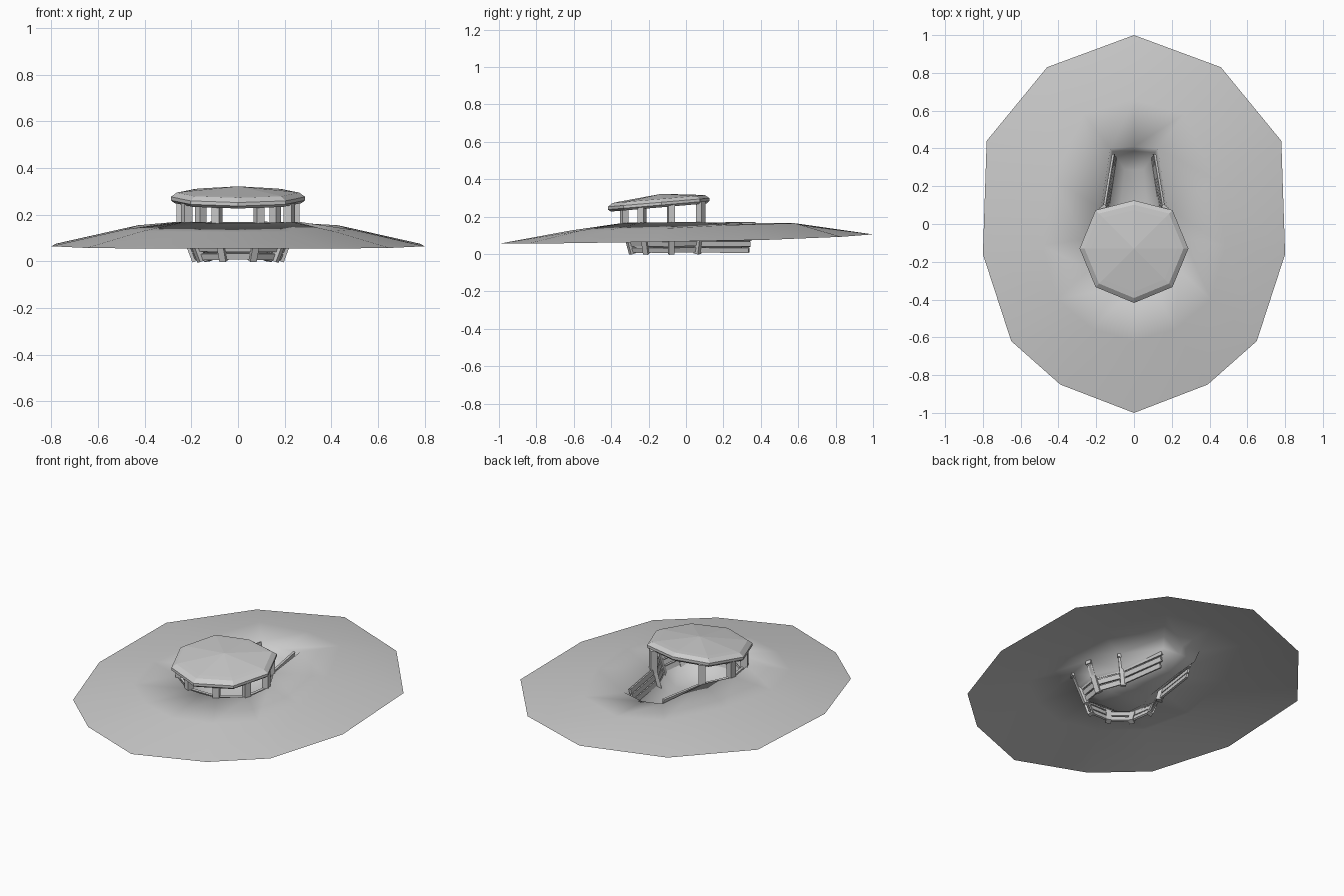
import bpy, bmesh, random
from math import sin, cos, pi
from mathutils import Vector

if "Cube" in bpy.data.objects:
    bpy.data.objects.remove(bpy.data.objects["Cube"])

random.seed(4)

def make(name, bm, smooth=False):
    bmesh.ops.recalc_face_normals(bm, faces=bm.faces)
    me = bpy.data.meshes.new(name)
    bm.to_mesh(me)
    bm.free()
    ob = bpy.data.objects.new(name, me)
    bpy.context.collection.objects.link(ob)
    for p in me.polygons:
        p.use_smooth = smooth
    return ob

def loft(bm, rings, cap_start=False, cap_end=False):
    vs = [[bm.verts.new(p) for p in r] for r in rings]
    n = len(rings[0])
    for a, b in zip(vs, vs[1:]):
        for i in range(n):
            j = (i + 1) % n
            bm.faces.new((a[i], a[j], b[j], b[i]))
    if cap_start:
        bm.faces.new(vs[0][::-1])
    if cap_end:
        bm.faces.new(vs[-1])
    return vs

def beam(bm, a, b, side, w, t):
    # box from a to b, t thick along "side" and w wide across it
    a, b = Vector(a), Vector(b)
    d = (b - a).normalized()
    s = Vector(side)
    s = (s - d * s.dot(d)).normalized() * t / 2
    u = d.cross(s).normalized() * w / 2
    loft(bm, [[p + s + u, p - s + u, p - s - u, p + s - u] for p in (a, b)], True, True)

def full(half):
    # mirror a front-to-back half outline into a closed ring
    return half + [(-x, y, z) for x, y, z in half[-2:0:-1]]

# terrain: mound with a sunken pit and a back corridor
outer = [(0, -1, .055), (.39, -.85, .055), (.65, -.62, .058), (.8, -.16, .065),
         (.78, .44, .076), (.46, .83, .092), (0, 1, .105)]
rim = [(0, -.345, .165), (.10, -.34, .165), (.235, -.24, .168), (.26, -.08, .17),
       (.175, .085, .17), (.125, .40, .158), (0, .41, .143)]
floor = [(0, -.2, .022), (.05, -.2, .022), (.10, -.16, .022), (.11, -.06, .022),
         (.075, .05, .022), (.05, .29, .03), (0, .29, .03)]
mid_z = [.125, .127, .13, .137, .155, .165, .148]
wall_z = [.09, .09, .09, .09, .09, .10, .10]
mid, ledge = [], []
for o, r, f, mz, wz in zip(outer, rim, floor, mid_z, wall_z):
    mid.append((r[0] + .42 * (o[0] - r[0]), r[1] + .42 * (o[1] - r[1]), mz))
    ledge.append((r[0] + .2 * (f[0] - r[0]), r[1] + .2 * (f[1] - r[1]), wz))
bm = bmesh.new()
vs = loft(bm, [full(h) for h in (outer, mid, rim, ledge, floor)])
fl = vs[-1]
bm.faces.new((fl[0], fl[1], fl[11]))
for i in range(1, 5):
    bm.faces.new((fl[i], fl[i + 1], fl[11 - i], fl[12 - i]))
bm.faces.new((fl[5], fl[6], fl[7]))
ter = make("terrain", bm, True)
if sum(p.normal.z * p.area for p in ter.data.polygons) < 0:
    ter.data.flip_normals()

# column positions: foot of the leaning wall and its top
foot = [(.06, -.285), (.155, -.21), (.178, -.08), (.125, .06), (.09, .325)]
top = [(.09, -.33), (.22, -.235), (.242, -.08), (.16, .08), (.11, .37)]
Z0, Z1 = .0, .17

def wall_pt(i, z, m):
    k = (z - Z0) / (Z1 - Z0)
    x = foot[i][0] + k * (top[i][0] - foot[i][0])
    y = foot[i][1] + k * (top[i][1] - foot[i][1])
    return Vector((m * x, y, z))

# retaining wall planks
rows = 5
bm = bmesh.new()
def plank(a, b, lean):
    d = (b - a).normalized()
    beam(bm, a - d * random.uniform(0, .008), b + d * random.uniform(0, .008),
         d.cross(lean), .027, .012)
for r in range(rows):
    z = .022 + r * .033
    for m in (1, -1):
        for i in range(4):
            a, b = wall_pt(i, z, m), wall_pt(i + 1, z + random.uniform(-.003, .003), m)
            plank(a, b, wall_pt(i, Z1, m) - wall_pt(i, Z0, m))
    plank(wall_pt(0, z, -1), wall_pt(0, z, 1), Vector((0, -.045, .17)))
make("wall_planks", bm)

# posts: leaning below ground, upright up to the roof
bm = bmesh.new()
for m in (1, -1):
    for i in range(4):
        a, b = wall_pt(i, 0.002, m), wall_pt(i, Z1, m)
        out = Vector((b.x, b.y + .13, 0))
        beam(bm, a, b, out, .03, .03)
        beam(bm, b - Vector((0, 0, .02)), (b.x, b.y, .262 + .085 * (b.y + .13)), out, .036, .036)
make("posts", bm)

# tilted octagonal roof with bevelled rim
CY = -.13
def roof_ring(r, h):
    pts = []
    for k in range(8):
        a = -pi / 2 + k * pi / 4
        x, y = r * cos(a), r * sin(a)
        if k == 4:
            y *= .885
        pts.append((x, CY + y, h + .085 * y))
    return pts
bm = bmesh.new()
vs = loft(bm, [roof_ring(r, h) for r, h in
               ((.272, .25), (.288, .262), (.288, .277), (.262, .295), (.23, .299))], True)
apex = bm.verts.new((0, CY, .322))
for k in range(8):
    bm.faces.new((vs[-1][k], vs[-1][(k + 1) % 8], apex))
make("roof", bm)
